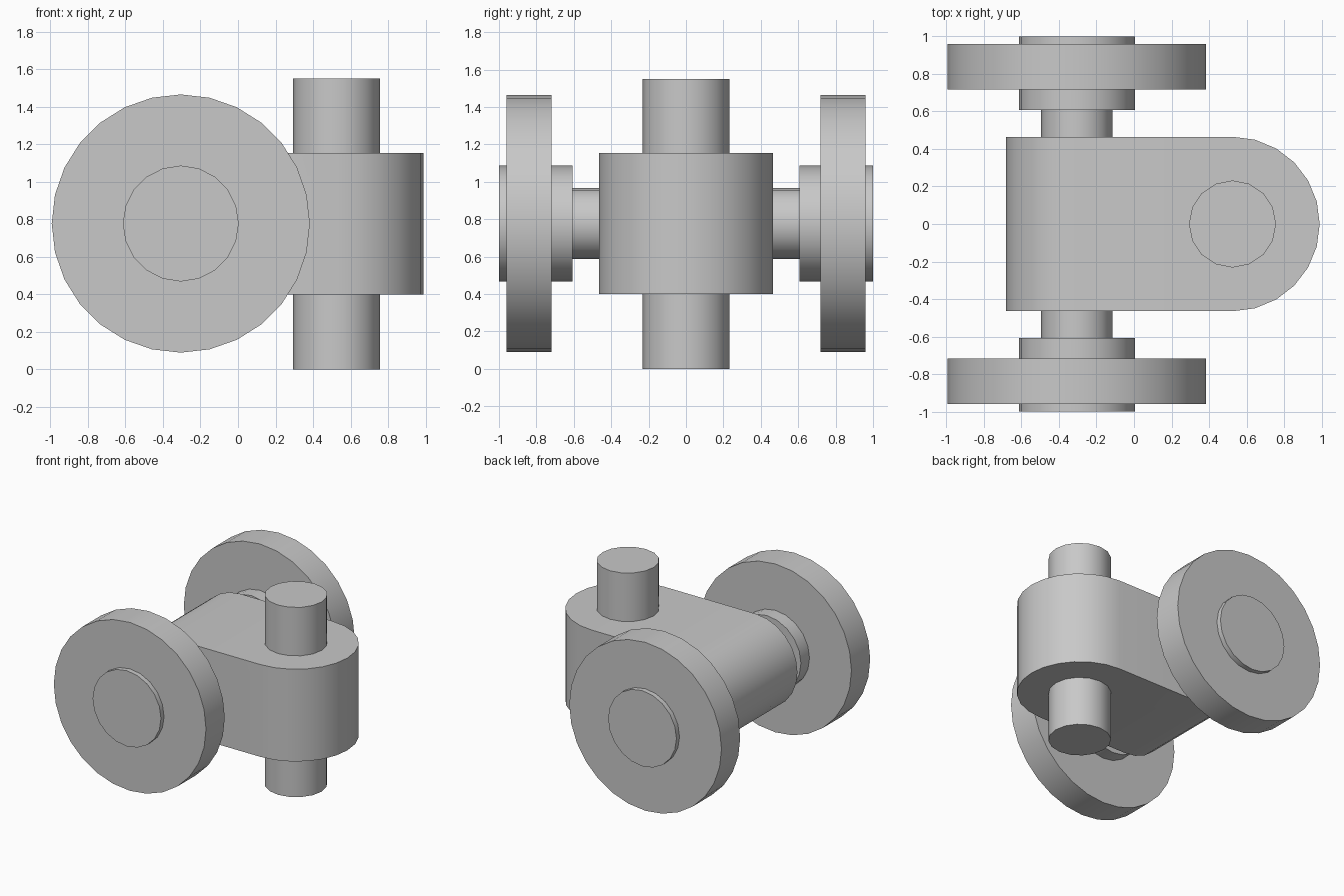
import bpy, bmesh
from math import pi, sin, cos, radians

cube = bpy.data.objects.get("Cube")
if cube:
    bpy.data.objects.remove(cube, do_unlink=True)

GREY = (0.58, 0.58, 0.58, 1)
metal = bpy.data.materials.new("plain grey metal")
metal.use_nodes = True
metal.diffuse_color = GREY
metal.node_tree.nodes["Principled BSDF"].inputs["Base Color"].default_value = GREY

AXLE_X, PIN_X, MID_Z = -0.305, 0.525, 0.777   # axle and pin centre lines
BODY_R, BODY_H = 0.465, 0.377                 # half width and half height


def finish(ob):
    ob.data.materials.append(metal)
    bpy.ops.object.select_all(action='DESELECT')
    ob.select_set(True)
    bpy.context.view_layer.objects.active = ob
    bpy.ops.object.shade_smooth_by_angle(angle=radians(35))


def cylinder(name, radius, length, centre, sides, along_y=True):
    turn = (pi / 2, 0, 0) if along_y else (0, 0, 0)
    bpy.ops.mesh.primitive_cylinder_add(vertices=sides, radius=radius, depth=length,
                                        location=centre, rotation=turn)
    ob = bpy.context.object
    ob.name = name
    finish(ob)


def swivel_body():
    """Block rounded about the axle at one end and about the pin at the other."""
    bm = bmesh.new()
    steps = 12
    angles = [-pi / 2 + pi * i / steps for i in range(steps + 1)]
    rear = [[bm.verts.new((AXLE_X - BODY_H * cos(a), y, MID_Z + BODY_H * sin(a)))
             for a in angles] for y in (-BODY_R, BODY_R)]
    nose = [[bm.verts.new((PIN_X + BODY_R * cos(a), BODY_R * sin(a), MID_Z + h))
             for a in angles] for h in (-BODY_H, BODY_H)]
    # rounded ends
    for a, b in (rear, nose):
        for i in range(steps):
            bm.faces.new((a[i], a[i + 1], b[i + 1], b[i]))
    # flat bottom and top, then the two sides
    for end, row in ((0, nose[0]), (-1, nose[1])):
        bm.faces.new([rear[0][end]] + row + [rear[1][end]])
    for end, row in ((0, rear[0]), (-1, rear[1])):
        bm.faces.new([nose[0][end]] + row + [nose[1][end]])
    bmesh.ops.recalc_face_normals(bm, faces=bm.faces)
    mesh = bpy.data.meshes.new("swivel_body")
    bm.to_mesh(mesh)
    bm.free()
    ob = bpy.data.objects.new("swivel_body", mesh)
    bpy.context.collection.objects.link(ob)
    finish(ob)


swivel_body()
cylinder("swivel_pin", 0.232, 1.55, (PIN_X, 0, 0.775), 16, along_y=False)
cylinder("axle", 0.19, 1.4, (AXLE_X, 0, MID_Z), 16)

# Hub and wheel on each side
for side, s in (("right", -1), ("left", 1)):
    cylinder(side + "_hub", 0.309, 0.393, (AXLE_X, s * 0.8035, MID_Z), 20)
    cylinder(side + "_wheel", 0.688, 0.242, (AXLE_X, s * 0.839, MID_Z), 28)
